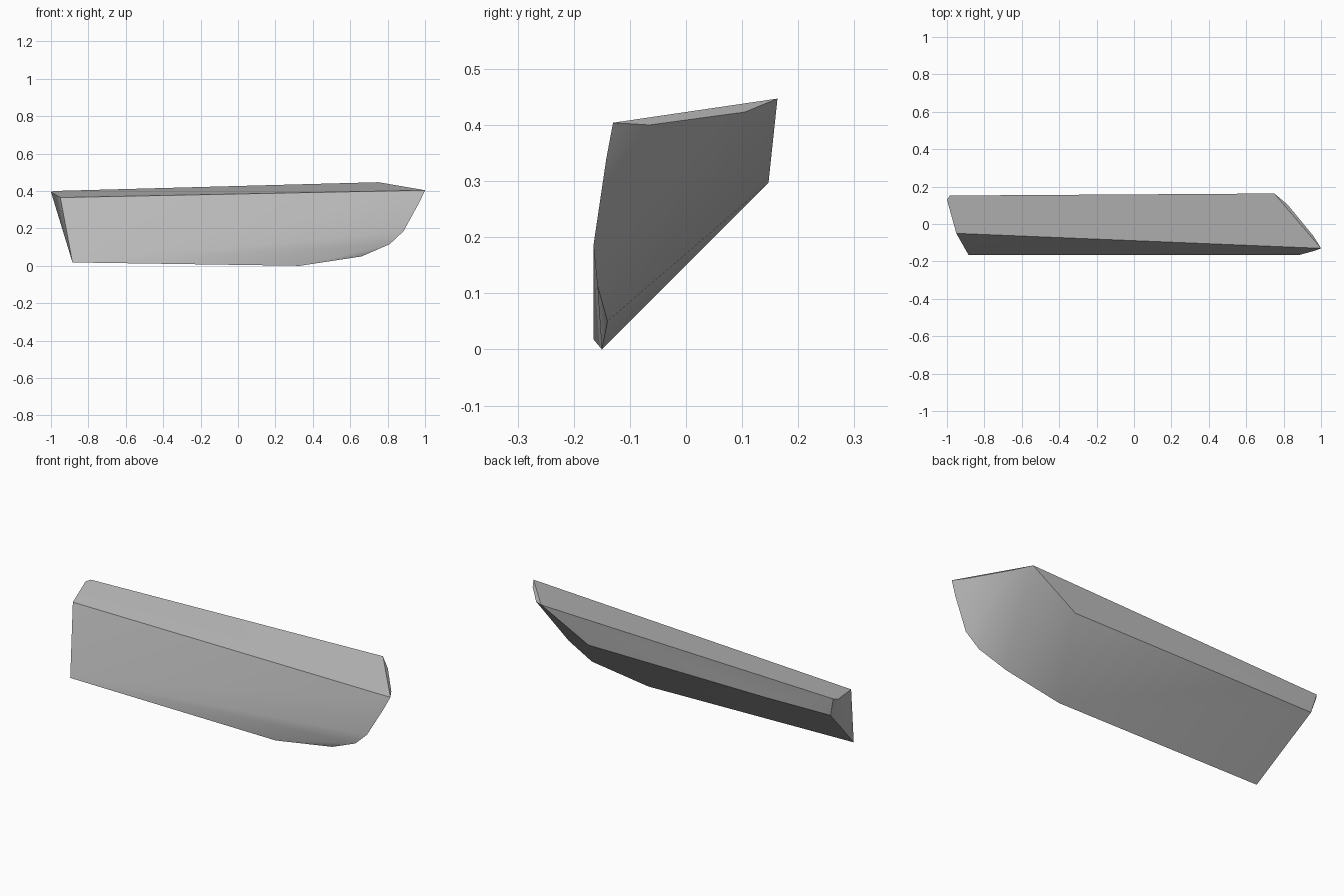
import bpy
import bmesh
import math

default_cube = bpy.data.objects.get("Cube")
if default_cube:
    bpy.data.objects.remove(default_cube, do_unlink=True)


def make_material(name, colour):
    material = bpy.data.materials.new(name)
    material.use_nodes = True
    material.diffuse_color = colour
    shader = material.node_tree.nodes["Principled BSDF"]
    shader.inputs["Base Color"].default_value = colour
    return material


def make_hull(name, outlines, material, smooth_angle):
    """Stretch a convex skin over several outlines and shade it by angle."""
    mesh = bpy.data.meshes.new(name)
    body = bmesh.new()
    for outline in outlines:
        for point in outline:
            body.verts.new(point)
    result = bmesh.ops.convex_hull(body, input=body.verts[:])
    unused = {item for key in ("geom_interior", "geom_unused") for item in result[key]
              if isinstance(item, bmesh.types.BMVert)}
    bmesh.ops.delete(body, geom=list(unused), context="VERTS")
    # Merge the nearly flat triangles into broad panels
    bmesh.ops.dissolve_limit(body, angle_limit=math.radians(2),
                             verts=body.verts[:], edges=body.edges[:])
    bmesh.ops.recalc_face_normals(body, faces=body.faces[:])
    body.to_mesh(mesh)
    body.free()

    hull = bpy.data.objects.new(name, mesh)
    bpy.context.collection.objects.link(hull)
    mesh.materials.append(material)
    bpy.ops.object.select_all(action="DESELECT")
    hull.select_set(True)
    bpy.context.view_layer.objects.active = hull
    bpy.ops.object.shade_smooth_by_angle(angle=smooth_angle)
    return hull


# Sloping top panel, running from the blunt end round to the pointed end
top_outline = [
    (-0.95, -0.05, 0.365), (-1, 0.13, 0.395), (-0.985, 0.152, 0.4),
    (0.75, 0.163, 0.447), (1, -0.13, 0.404),
]

# Slight bevel below the slanted end of the top panel
end_bevel = [(0.82, 0.105, 0.423), (0.96, -0.065, 0.4)]

# Lower front edge, straight at first and then curving up to the tip
lower_curve = [
    (-0.885, -0.165, 0.018), (0.33, -0.15, 0), (0.66, -0.14, 0.05),
    (0.81, -0.158, 0.115), (0.885, -0.165, 0.185), (0.97, -0.142, 0.34),
]

# Lower edge of the narrow back panel
back_edge = [(-0.96, 0.14, 0.3), (-0.58, 0.147, 0.297), (0.48, 0.147, 0.297)]

grey = make_material("plain_grey", (0.5, 0.5, 0.5, 1))
make_hull("wedge_hull", [top_outline, end_bevel, lower_curve, back_edge],
          grey, math.radians(35))
